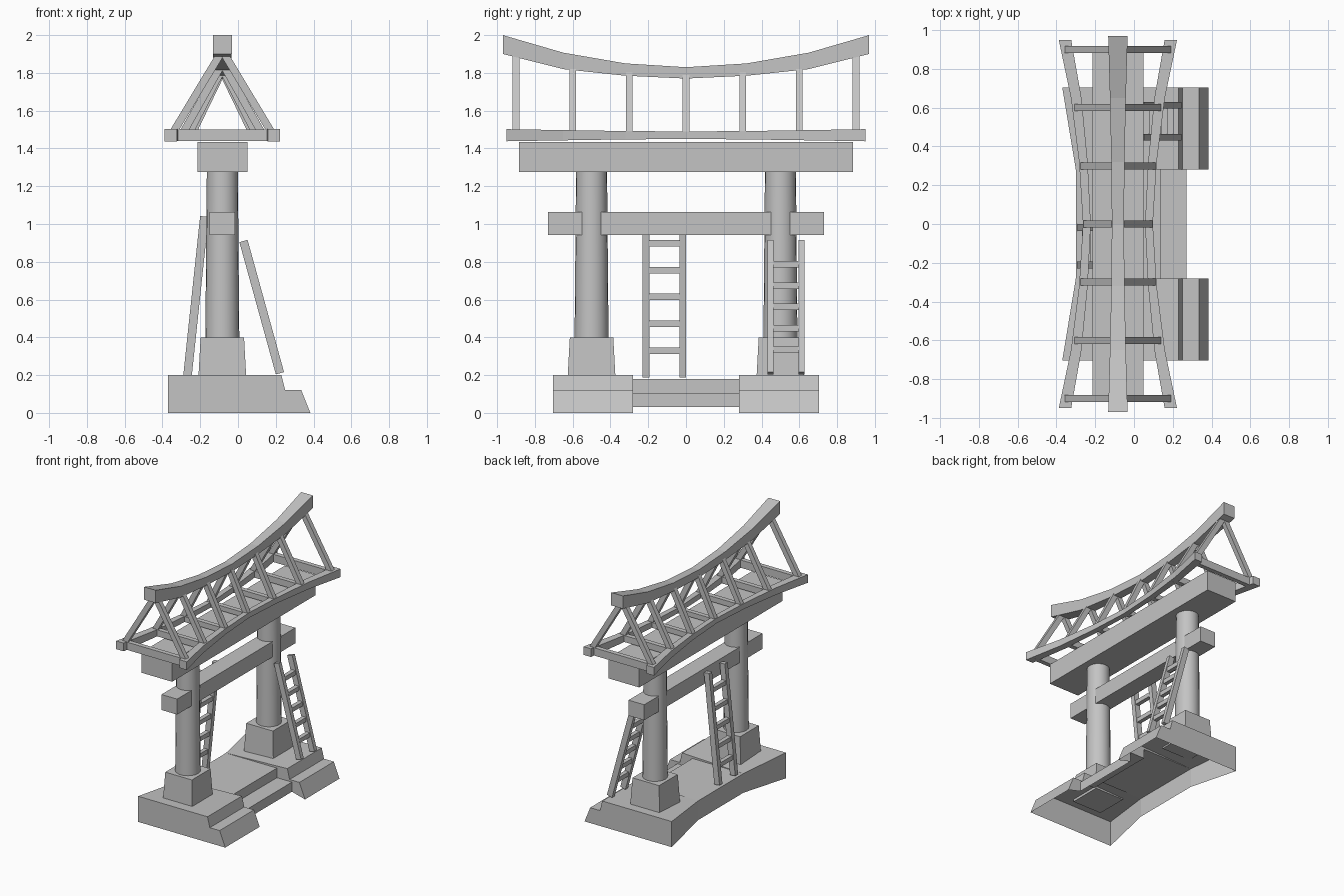
import bpy, bmesh, math
from mathutils import Vector

if "Cube" in bpy.data.objects:
    bpy.data.objects.remove(bpy.data.objects["Cube"])

grey = bpy.data.materials.new("plain_grey")
grey.use_nodes = True
grey.diffuse_color = (0.55, 0.55, 0.55, 1)
grey.node_tree.nodes["Principled BSDF"].inputs["Base Color"].default_value = grey.diffuse_color

CX = -0.083  # gate centre line


def finish(name, bm):
    bmesh.ops.recalc_face_normals(bm, faces=bm.faces[:])
    mesh = bpy.data.meshes.new(name)
    bm.to_mesh(mesh)
    bm.free()
    mesh.materials.append(grey)
    ob = bpy.data.objects.new(name, mesh)
    bpy.context.collection.objects.link(ob)
    return ob


def loft(name, rings, closed=True):
    """Skin a list of rings of points, capping both ends."""
    bm = bmesh.new()
    rows = [[bm.verts.new(p) for p in ring] for ring in rings]
    n = len(rows[0])
    for a, b in zip(rows, rows[1:]):
        for i in range(n if closed else n - 1):
            j = (i + 1) % n
            bm.faces.new((a[i], a[j], b[j], b[i]))
    bm.faces.new(rows[0])
    bm.faces.new(rows[-1])
    return finish(name, bm)


def rect(x0, x1, y0, y1, z):
    return [(x0, y0, z), (x1, y0, z), (x1, y1, z), (x0, y1, z)]


def box(name, x, y, z):
    return loft(name, [rect(*x, *y, z[0]), rect(*x, *y, z[1])])


def bar(name, p, q, width, thick):
    """Straight bar in an xz plane; width runs along y."""
    p, q = Vector(p), Vector(q)
    side = Vector((0, width / 2, 0))
    up = (q - p).normalized().cross(Vector((0, 1, 0))) * thick / 2
    ring = lambda c: [c - side - up, c + side - up, c + side + up, c - side + up]
    return loft(name, [ring(p), ring(q)])


# Stepped base: hollow underneath, lower and narrower in the middle
steps = [(0.23, 0.2), (0.25, 0.12), (0.335, 0.12), (0.383, 0)]
end = [(-0.37, 0), (-0.37, 0.2)] + steps
waist = [(-0.30, 0.03), (-0.30, 0.18)]
middle = waist + [(0.14, 0.18), (0.14, 0.105), (0.27, 0.105), (0.27, 0.03)]
stations = [(-0.705, end), (-0.28, waist + steps), (-0.28, middle)]
stations += [(-y, prof) for y, prof in reversed(stations)]
loft("stepped_base", [[(x, y, z) for x, z in prof] for y, prof in stations], closed=False)

# Columns on tapered plinths
for side, label in ((-1, "front"), (1, "back")):
    y = side * 0.5
    loft(label + "_plinth", [rect(CX - h, CX + h, y - h, y + h, z)
                             for h, z in ((0.127, 0.18), (0.115, 0.4))])
    bm = bmesh.new()
    bmesh.ops.create_cone(bm, cap_ends=True, segments=20, radius1=0.09, radius2=0.082, depth=0.9)
    bmesh.ops.translate(bm, verts=bm.verts, vec=(CX, y, 0.84))
    column = finish(label + "_column", bm)
    bpy.ops.object.select_all(action='DESELECT')
    column.select_set(True)
    bpy.context.view_layer.objects.active = column
    bpy.ops.object.shade_smooth_by_angle(angle=math.radians(35))

# Tie beam through the columns, and the lintel on top
box("tie_beam", (-0.15, -0.015), (-0.73, 0.73), (0.942, 1.063))
box("lintel", (-0.215, 0.05), (-0.885, 0.885), (1.275, 1.435))

# Sagging ridge beam: y, half width, bottom, top
half = [(0.97, 0.05, 1.9, 2.0), (0.65, 0.041, 1.82, 1.907), (0.32, 0.034, 1.785, 1.85)]
curve = half + [(0, 0.031, 1.77, 1.83)] + [(-y, w, b, t) for y, w, b, t in reversed(half)]
loft("ridge_beam", [[(CX - w, y, b), (CX + w, y, b), (CX + w, y, t), (CX - w, y, t)]
                    for y, w, b, t in curve])


def ramp(y, table):
    """Linear lookup along the half length."""
    y = abs(y)
    for (a, va), (b, vb) in zip(table, table[1:]):
        if y <= b:
            return va + (vb - va) * (y - a) / (b - a)
    return table[-1][1]


eave_x = [(0, 0.16), (0.32, 0.178), (0.65, 0.215), (0.95, 0.273)]
eave_h = [(0, 0.02), (0.32, 0.022), (0.65, 0.027), (0.95, 0.032)]
ridge_z = [(0, 1.77), (0.32, 1.785), (0.65, 1.82), (0.97, 1.9)]

# Eave beams bowing in toward the middle
for s, label in ((-1, "right"), (1, "left")):
    rings = []
    for y in (-0.95, -0.65, -0.32, 0, 0.32, 0.65, 0.95):
        c, h = CX + s * ramp(y, eave_x), ramp(y, eave_h)
        rings.append([(c - h, y, 1.47 - h), (c + h, y, 1.47 - h),
                      (c + h, y, 1.47 + h), (c - h, y, 1.47 + h)])
    loft(label + "_eave_beam", rings)

# Roof frames: a tie and two rafters at each station
for i in range(-3, 4):
    y = i * 0.3
    w, h = ramp(y, eave_x), ramp(y, eave_h)
    box("roof_tie", (CX - w, CX + w), (y - 0.018, y + 0.018), (1.47 - h, 1.47 + h - 0.002))
    for s in (-1, 1):
        bar("rafter", (CX + s * w, y, 1.48), (CX + s * 0.015, y, ridge_z and ramp(y, ridge_z) + 0.01),
            0.036, 0.04)


def ladder(name, foot, top, ys, rail, rungs):
    (x0, z0), (x1, z1) = foot, top
    for y in ys:
        bar(name + "_rail", (x0, y, z0), (x1, y, z1), rail, 0.045)
    for z in rungs:
        x = x0 + (x1 - x0) * (z - z0) / (z1 - z0)
        box(name + "_rung", (x - 0.016, x + 0.016), ys, (z - 0.017, z + 0.017))


# Two ladders leaning on the gate
ladder("rear_ladder", (-0.268, 0.19), (-0.178, 1.04), (-0.211, -0.017), 0.036,
       [0.33 + 0.142 * i for i in range(5)])
ladder("step_ladder", (0.222, 0.21), (0.029, 0.91), (0.447, 0.612), 0.032,
       [0.335 + 0.113 * i for i in range(5)])
